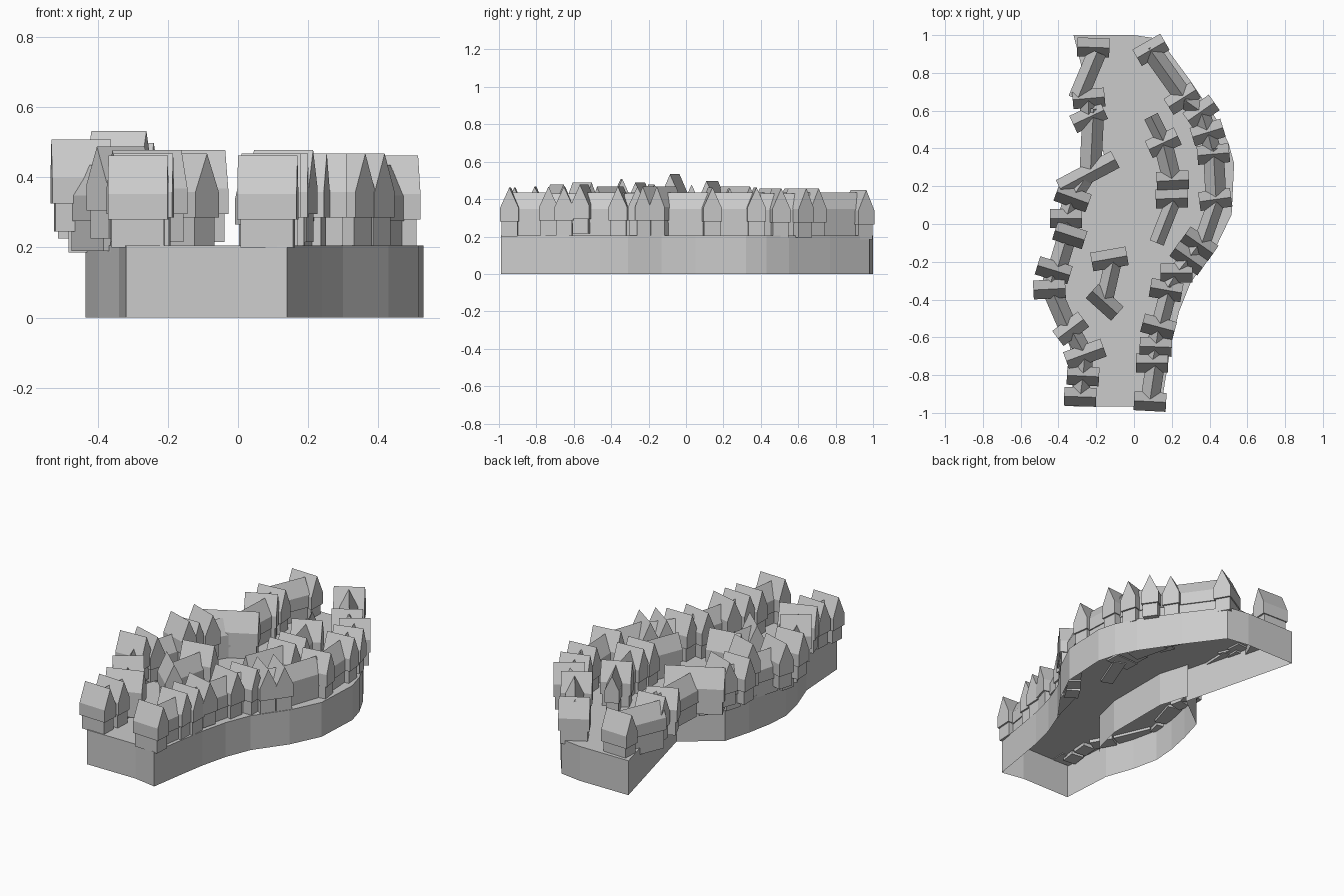
import bpy, bmesh, math
from mathutils import Matrix, Vector

if "Cube" in bpy.data.objects:
    bpy.data.objects.remove(bpy.data.objects["Cube"])


def make_object(name, bm, recalc=True):
    if recalc:
        bmesh.ops.recalc_face_normals(bm, faces=bm.faces)
    mesh = bpy.data.meshes.new(name)
    bm.to_mesh(mesh)
    bm.free()
    obj = bpy.data.objects.new(name, mesh)
    bpy.context.collection.objects.link(obj)
    return obj


def prism(bm, profile, length, mat):
    """Extrude a (y, z) profile along local x, centred, with end caps."""
    ends = [[bm.verts.new(mat @ Vector((s * length / 2, y, z))) for y, z in profile]
            for s in (-1, 1)]
    n = len(profile)
    for e in ends:
        bm.faces.new(e)
    for i in range(n):
        j = (i + 1) % n
        bm.faces.new((ends[0][i], ends[0][j], ends[1][j], ends[1][i]))


def house(name, x, y, ang, length, width, dz, ridge, foot):
    """Narrow ground storey with an overhanging, steep-roofed upper storey."""
    bm = bmesh.new()
    mat = Matrix.Translation((x, y, dz)) @ Matrix.Rotation(math.radians(ang), 4, 'Z')
    w = width / 2
    lo = w * 0.87
    prism(bm, [(-lo, foot), (lo, foot), (lo, 0.29), (-lo, 0.29)], length - 0.02, mat)
    prism(bm, [(-w, 0.275), (w, 0.275), (w, 0.348), (0, ridge), (-w, 0.348)], length, mat)
    make_object(name, bm)


def wing(x0, y0, x1, y1, width, foot, dz=0):
    """Lower block between two points, ridge along the row."""
    ang = math.degrees(math.atan2(y1 - y0, x1 - x0))
    house("row_wing", (x0 + x1) / 2, (y0 + y1) / 2, ang,
          math.hypot(x1 - x0, y1 - y0), width, dz, .435, foot)


def walls(bm, top, closed):
    """Drop a wall from each top edge to the ground."""
    low = [bm.verts.new((v.co.x, v.co.y, 0)) for v in top]
    n = len(top)
    for i in range(n if closed else n - 1):
        j = (i + 1) % n
        bm.faces.new((low[i], low[j], top[j], top[i]))


# Raised ground: top and walls, open underneath
outline = [(-0.32, -0.965), (0, -0.965), (0.14, -0.99), (0.17, -0.8), (0.2, -0.62),
           (0.24, -0.46), (0.3, -0.31), (0.43, -0.13), (0.517, 0.05), (0.53, 0.32),
           (0.5, 0.43), (0.44, 0.55), (0.29, 0.77), (0.135, 0.98), (0, 1.0), (-0.32, 1.0),
           (-0.14, 0.29), (-0.35, 0.13), (-0.395, -0.03), (-0.425, -0.18), (-0.435, -0.32),
           (-0.40, -0.48), (-0.34, -0.65)]
bm = bmesh.new()
top = [bm.verts.new((x, y, 0.205)) for x, y in outline]
bm.faces.new(top)
walls(bm, top, True)
make_object("raised_ground", bm)

# Inner retaining wall of the left bulge, hidden below the ground
bm = bmesh.new()
walls(bm, [bm.verts.new((x, y, 0.205)) for x, y in
           [(-.11, .34), (-.055, .16), (-.055, -.24), (-.10, -.42), (-.23, -.57)]], False)
make_object("inner_retaining_wall", bm, False)

# Gabled houses: x, y, ridge angle, ridge length, height offset
left_row = [(-.215, .935, -2, .17, -.01), (-.24, .665, 5, .17, 0), (-.24, .565, 25, .18, 0),
            (-.245, .265, 28, .33, .01), (-.325, .14, -20, .18, .04), (-.36, .03, 0, .17, .02),
            (-.34, -.06, -18, .165, .075), (-.425, -.245, -17, .18, .03),
            (-.448, -.345, 3, .17, .05), (-.335, -.555, 37, .17, .03),
            (-.26, -.69, 20, .21, .02), (-.27, -.805, -3, .17, .01), (-.285, -.915, -2, .17, .005)]
right_row = [(.09, .922, 30, .17, -.01), (.255, .665, 32, .17, 0), (.355, .595, 35, .17, 0),
             (.39, .485, 17, .17, 0), (.42, .37, 5, .17, .005), (.43, .13, 8, .17, .005),
             (.345, -.105, -35, .18, .01), (.29, -.18, -35, .18, .01),
             (.225, -.26, 0, .17, .01), (.17, -.35, -10, .17, .01), (.13, -.545, -15, .175, .02),
             (.115, -.65, -2, .17, .01), (.095, -.735, 0, .17, .01), (.085, -.94, -3, .17, .005)]
inner = [(-.13, -.185, 10, .19, .02), (-.155, -.415, -42, .18, .01), (.155, .43, 25, .17, 0),
         (.205, .23, 3, .17, 0), (.2, .135, 2, .17, 0)]
for group, rows in (("left_house", left_row), ("right_house", right_row), ("inner_house", inner)):
    for x, y, ang, length, dz in rows:
        house(group, x, y, ang, length, .1, dz, .458, .195)

# Short infill wings between close neighbours in the outer rows
for row in (left_row, right_row):
    for a, b in zip(row, row[1:]):
        if math.dist(a[:2], b[:2]) < .17:
            wing(a[0], a[1], b[0], b[1], .09, .19, -.005)

# Longer wings running along the rows: start, end, width, foot height
for w in [(-.195, .91, -.3, .66, .10, .165), (-.215, .61, -.23, .29, .115, .19),
          (-.35, -.05, -.41, -.25, .1, .19), (-.44, -.34, -.34, -.57, .1, .19),
          (-.11, -.2, -.16, -.42, .09, .19), (.08, .93, .28, .65, .10, .145),
          (.42, .4, .435, .11, .11, .19), (.44, .13, .36, -.1, .09, .19),
          (.19, -.33, .13, -.56, .09, .19), (.115, -.73, .085, -.93, .1, .19),
          (.09, .57, .16, .43, .08, .19), (.15, .44, .205, .22, .1, .19),
          (.215, .14, .12, -.1, .08, .19)]:
    wing(*w)
